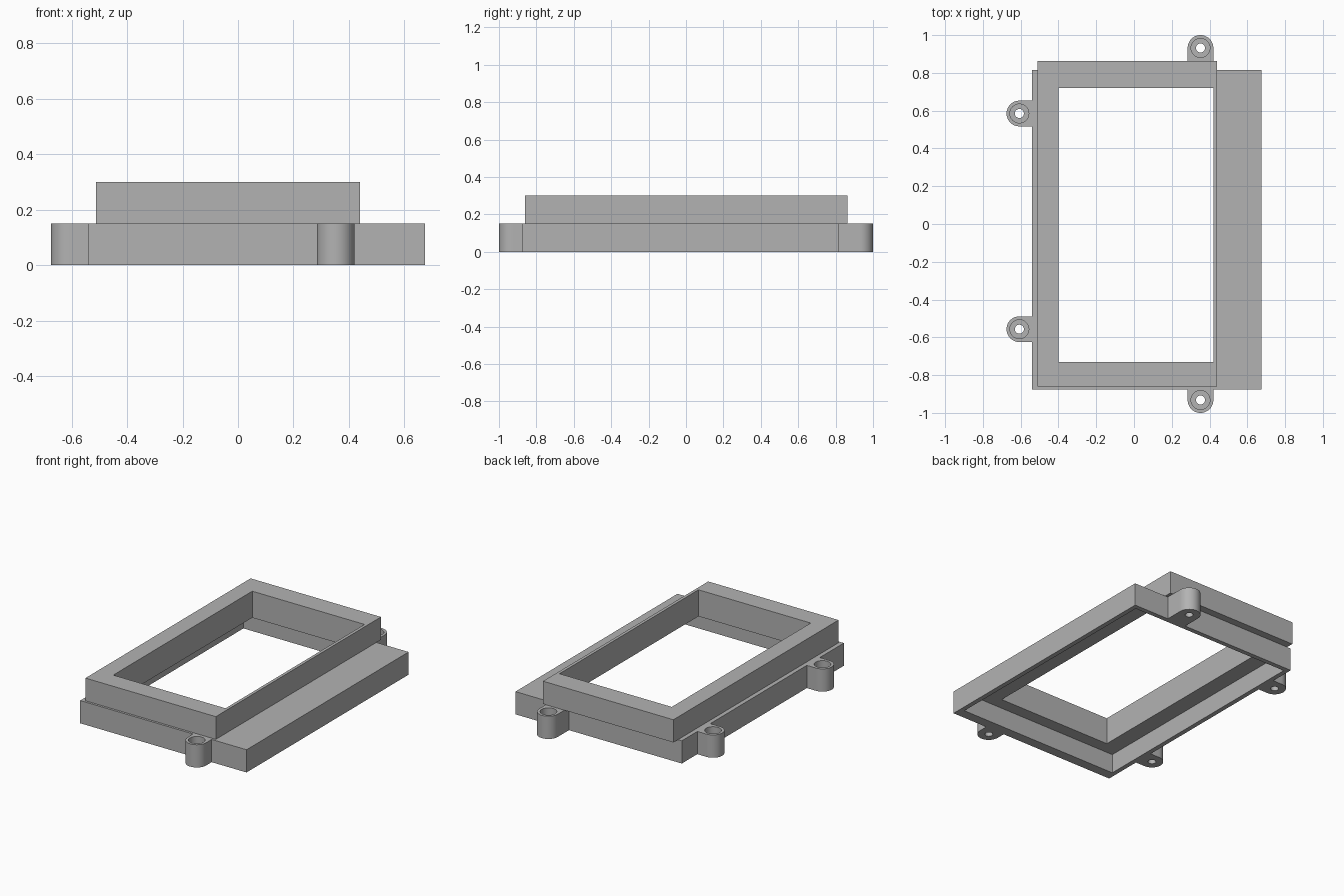
import bpy, bmesh, math

default = bpy.data.objects.get("Cube")
if default:
    bpy.data.objects.remove(default, do_unlink=True)

grey = bpy.data.materials.new("plain_grey")
grey.use_nodes = True
colour = (0.45, 0.45, 0.45, 1)
grey.diffuse_color = colour
grey.node_tree.nodes["Principled BSDF"].inputs["Base Color"].default_value = colour


def loft(name, rings):
    """Closed ring-shaped solid: each (outline, z) is joined to the next, last to first."""
    bm = bmesh.new()
    loops = [[bm.verts.new((x, y, z)) for x, y in outline] for outline, z in rings]
    for a, b in zip(loops, loops[1:] + loops[:1]):
        for i in range(len(a)):
            j = (i + 1) % len(a)
            bm.faces.new((a[i], a[j], b[j], b[i]))
    bmesh.ops.recalc_face_normals(bm, faces=bm.faces)
    mesh = bpy.data.meshes.new(name)
    bm.to_mesh(mesh)
    bm.free()
    mesh.materials.append(grey)
    obj = bpy.data.objects.new(name, mesh)
    bpy.context.collection.objects.link(obj)
    return obj


def rect(x0, x1, y0, y1):
    return [(x0, y0), (x1, y0), (x1, y1), (x0, y1)]


BASE_TOP, CEILING, BEZEL_TOP = 0.15, 0.125, 0.30
window = rect(-0.40, 0.42, -0.73, 0.72)
base = rect(-0.54, 0.675, -0.875, 0.815)
cavity = rect(-0.51, 0.645, -0.81, 0.785)
bezel = rect(-0.512, 0.44, -0.86, 0.863)

# Hollow base tray, open underneath
loft("base_tray", [(base, 0), (base, BASE_TOP), (window, BASE_TOP),
                   (window, CEILING), (cavity, CEILING), (cavity, 0)])

# Raised frame around the window
loft("raised_frame", [(bezel, BASE_TOP), (bezel, BEZEL_TOP),
                      (window, BEZEL_TOP), (window, BASE_TOP)])

# Screw bosses: round outside, square neck towards the tray, counterbored hole
SIDES, RADIUS, CUP, HOLE, CUP_FLOOR = 48, 0.068, 0.05, 0.024, 0.05


def boss(name, cx, cy, facing, neck):
    def place(points):
        c, s = math.cos(facing), math.sin(facing)
        return [(cx + c * x - s * y, cy + s * x + c * y) for x, y in points]

    unit = [(math.cos(math.tau * i / SIDES), math.sin(math.tau * i / SIDES))
            for i in range(SIDES)]
    outline = []
    for x, y in unit:
        if x < -1e-6:
            k = 1 / max(abs(x), abs(y))
            outline.append((x * k * neck, y * k * RADIUS))
        else:
            outline.append((x * RADIUS, y * RADIUS))
    outer = place(outline)
    cup = place([(x * CUP, y * CUP) for x, y in unit])
    hole = place([(x * HOLE, y * HOLE) for x, y in unit])
    obj = loft(name, [(outer, 0), (outer, BASE_TOP), (cup, BASE_TOP),
                      (cup, CUP_FLOOR), (hole, CUP_FLOOR), (hole, 0)])
    bpy.ops.object.select_all(action="DESELECT")
    obj.select_set(True)
    bpy.context.view_layer.objects.active = obj
    bpy.ops.object.shade_smooth_by_angle(angle=math.radians(30))


boss("screw_boss_front", 0.352, -0.932, -math.pi / 2, 0.06)
boss("screw_boss_back", 0.352, 0.932, math.pi / 2, 0.12)
boss("screw_boss_right_rear", -0.607, 0.585, math.pi, 0.07)
boss("screw_boss_right_front", -0.607, -0.557, math.pi, 0.07)
